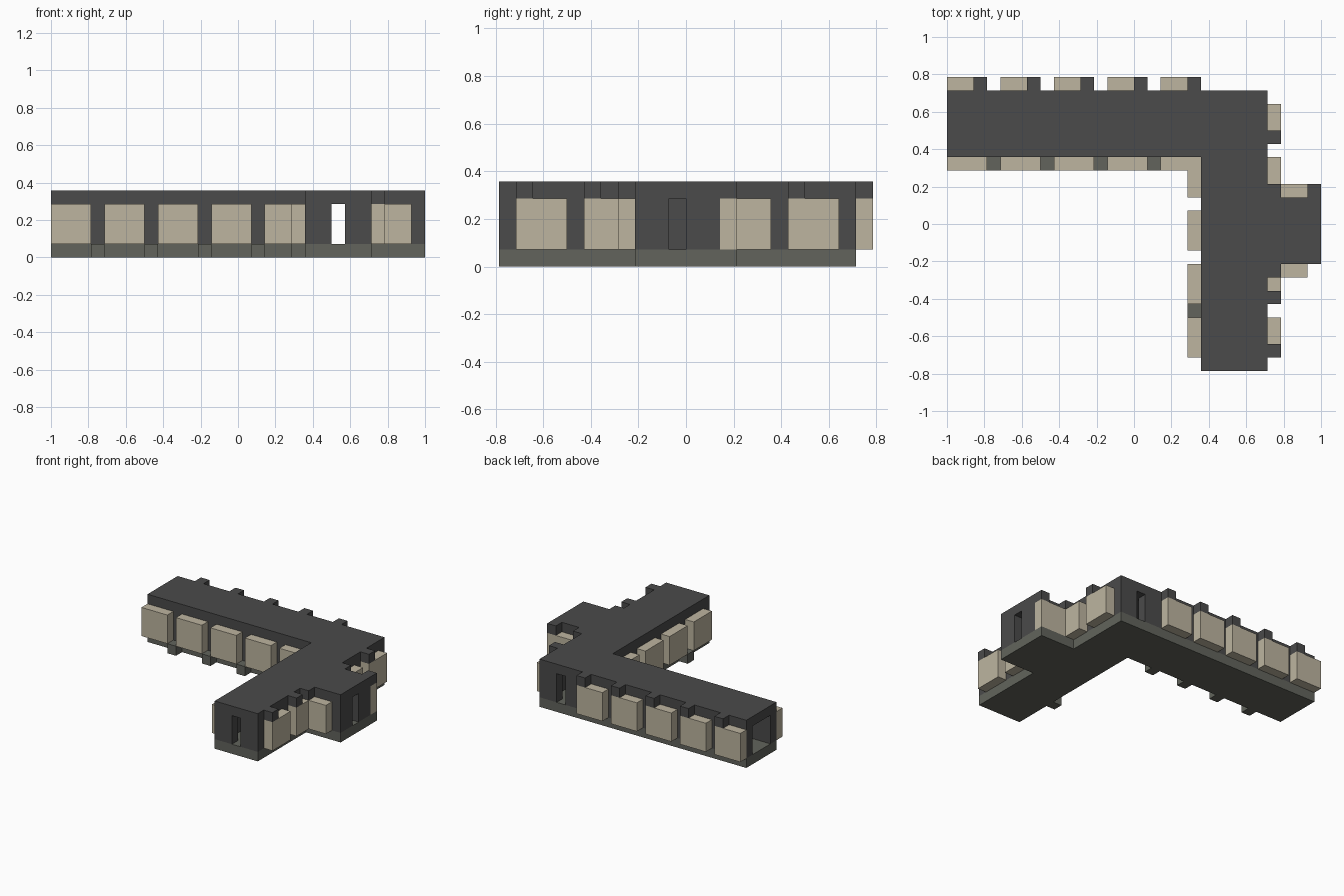
import bpy
import bmesh

U = 1 / 14  # building module: every part sits on this grid

cube = bpy.data.objects.get("Cube")
if cube:
    bpy.data.objects.remove(cube, do_unlink=True)


def material(name, rgb):
    m = bpy.data.materials.new(name)
    m.use_nodes = True
    m.diffuse_color = (*rgb, 1)
    bsdf = next(n for n in m.node_tree.nodes if n.type == "BSDF_PRINCIPLED")
    bsdf.inputs["Base Color"].default_value = (*rgb, 1)
    bsdf.inputs["Roughness"].default_value = 0.9
    return m


DARK = material("charcoal", (0.069, 0.069, 0.069))
BEIGE = material("beige", (0.51, 0.46, 0.35))
STONE = material("grey_green_stone", (0.122, 0.127, 0.107))


def prism(name, outline, z0, z1, mat):
    """Extrude a flat outline, given in modules, from z0 to z1."""
    bm = bmesh.new()
    base = bm.faces.new([bm.verts.new((x * U, y * U, z0 * U)) for x, y in outline])
    top = bmesh.ops.extrude_face_region(bm, geom=[base])["geom"]
    verts = [v for v in top if isinstance(v, bmesh.types.BMVert)]
    bmesh.ops.translate(bm, verts=verts, vec=(0, 0, (z1 - z0) * U))
    bmesh.ops.recalc_face_normals(bm, faces=bm.faces)
    mesh = bpy.data.meshes.new(name)
    bm.to_mesh(mesh)
    bm.free()
    mesh.materials.append(mat)
    obj = bpy.data.objects.new(name, mesh)
    bpy.context.collection.objects.link(obj)
    return obj


def block(name, x0, x1, y0, y1, z0, z1, mat):
    return prism(name, [(x0, y0), (x1, y0), (x1, y1), (x0, y1)], z0, z1, mat)


def plan(porch_back):
    """L-shaped plan with a porch wing on the east side."""
    return [(-14, 5), (5, 5), (5, -11), (10, -11), (10, -3), (14, -3),
            (14, porch_back), (10, porch_back), (10, 10), (-14, 10)]


# Floor slab and roof slab
prism("floor_slab", plan(3), 0, 1, STONE)
prism("roof_slab", plan(2), 4, 5, DARK)

# Walls, leaving the doorways and the open west end
walls = {
    "north_wall": (-14, 7, 9, 10),
    "north_corner_wall": (8, 10, 9, 10),
    "courtyard_south_wall": (-14, 6, 5, 6),
    "courtyard_west_wall": (5, 6, -11, 5),
    "south_end_wall_left": (6, 7, -11, -10),
    "south_end_wall_right": (8, 10, -11, -10),
    "east_wall_front": (9, 10, -10, -2),
    "east_wall_back": (9, 10, 1, 9),
    "porch_front_wall": (10, 14, -3, -2),
    "porch_back_wall": (10, 14, 1, 2),
    "porch_end_wall_front": (13, 14, -2, -1),
    "porch_end_wall_back": (13, 14, 0, 1),
}
for name, (x0, x1, y0, y1) in walls.items():
    block(name, x0, x1, y0, y1, 1, 4, DARK)


def bay(name, along, start, line, cap=None):
    """Three-module bay window on a wall; cap is the offset of its roof stub."""
    def part(label, a, length, z0, z1, mat):
        if along == "x":
            block(label, a, a + length, line, line + 1, z0, z1, mat)
        else:
            block(label, line, line + 1, a, a + length, z0, z1, mat)
    part(name, start, 3, 1, 4, BEIGE)
    if cap is not None:
        part(name + "_cap", start + cap, 1, 4, 5, DARK)


# Bay windows on the long wing, both sides
for i, x in enumerate(range(-14, 3, 4), 1):
    bay(f"north_bay_{i}", "x", x, 10, 2)
    bay(f"courtyard_bay_{i}", "x", x, 4)
    if x < 2:
        block(f"courtyard_footing_{i}", x + 3, x + 4, 4, 5, 0, 1, STONE)

# Bay windows on the short wing
for i, y in enumerate((-10, -6, 2, 6), 1):
    bay(f"east_bay_{i}", "y", y, 10, 0)
for i, y in enumerate((-10, -6, -2, 2), 1):
    bay(f"west_bay_{i}", "y", y, 4)
block("west_footing", 4, 5, -7, -6, 0, 1, STONE)

# Bay windows on the porch wing
bay("porch_front_bay", "x", 10, -4, 0)
bay("porch_back_bay", "x", 11, 2, 2)
